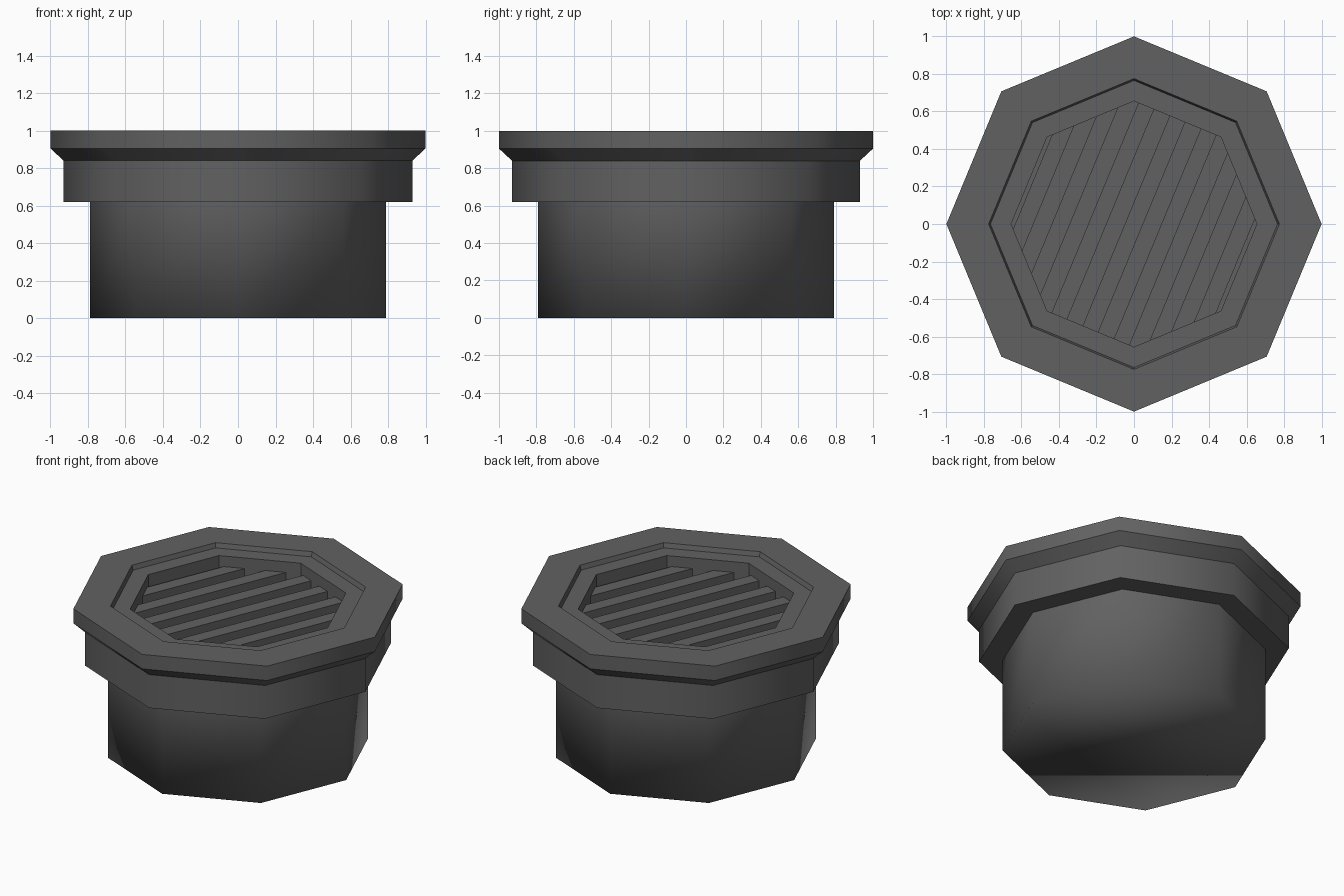
import bpy, bmesh, math
from mathutils import Vector, Matrix

if "Cube" in bpy.data.objects:
    bpy.data.objects.remove(bpy.data.objects["Cube"])

SIDES = 8
mat = bpy.data.materials.new("dark_grey")
mat.diffuse_color = (0.12, 0.12, 0.12, 1)
mat.use_nodes = True
mat.node_tree.nodes["Principled BSDF"].inputs["Base Color"].default_value = mat.diffuse_color


def finish(name, bm):
    bmesh.ops.recalc_face_normals(bm, faces=bm.faces)
    me = bpy.data.meshes.new(name)
    bm.to_mesh(me)
    bm.free()
    me.materials.append(mat)
    ob = bpy.data.objects.new(name, me)
    bpy.context.collection.objects.link(ob)
    return ob


def lathe(bm, profile):
    """Stack octagonal rings through the (radius, height) profile."""
    rings = []
    for r, z in profile:
        rings.append([bm.verts.new((r * math.cos(math.tau * i / SIDES),
                                    r * math.sin(math.tau * i / SIDES), z))
                      for i in range(SIDES)])
    bands = []
    for a, b in zip(rings, rings[1:]):
        bands.append([bm.faces.new((a[i], a[(i + 1) % SIDES], b[(i + 1) % SIDES], b[i]))
                      for i in range(SIDES)])
    for ring in rings:
        for i in range(SIDES):
            bm.edges.get((ring[i], ring[(i + 1) % SIDES])).smooth = False
    return rings, bands


# Lower body: soft shading runs over into the closed bottom
bm = bmesh.new()
rings, bands = lathe(bm, [(0.79, 0.0), (0.79, 0.62)])
bm.faces.new(rings[0][::-1])
for f in bm.faces:
    f.smooth = True
for e in bm.edges:
    e.smooth = True
finish("lower_body", bm)

# Collar, flared rim, stepped frame and recessed floor
bm = bmesh.new()
rings, bands = lathe(bm, [(0.79, 0.62), (0.93, 0.62), (0.93, 0.84), (1.0, 0.905),
                          (1.0, 1.0), (0.775, 1.0), (0.765, 0.97),
                          (0.655, 0.97), (0.655, 0.80)])
bm.faces.new(rings[-1])
for k in (1, 2, 3):
    for f in bands[k]:
        f.smooth = True
finish("collar_and_rim", bm)

# Seven grille slats, square to one octagon side and trimmed to the opening
apothem = 0.655 * math.cos(math.pi / SIDES)
turn = Matrix.Rotation(math.radians(-22.5), 4, 'Z')
for n in range(-3, 4):
    bm = bmesh.new()
    bmesh.ops.create_cube(bm, size=1, matrix=turn
                          @ Matrix.Translation((n * 0.18, 0, 0.85))
                          @ Matrix.Diagonal((0.09, 1.6, 0.10, 1)))
    for i in range(SIDES):
        a = math.tau * (i + 0.5) / SIDES
        d = Vector((math.cos(a), math.sin(a), 0))
        bmesh.ops.bisect_plane(bm, geom=bm.verts[:] + bm.edges[:] + bm.faces[:],
                               plane_co=d * apothem, plane_no=d, clear_outer=True)
        bmesh.ops.holes_fill(bm, edges=[e for e in bm.edges if e.is_boundary])
    finish(f"grille_slat_{n + 4}", bm)
